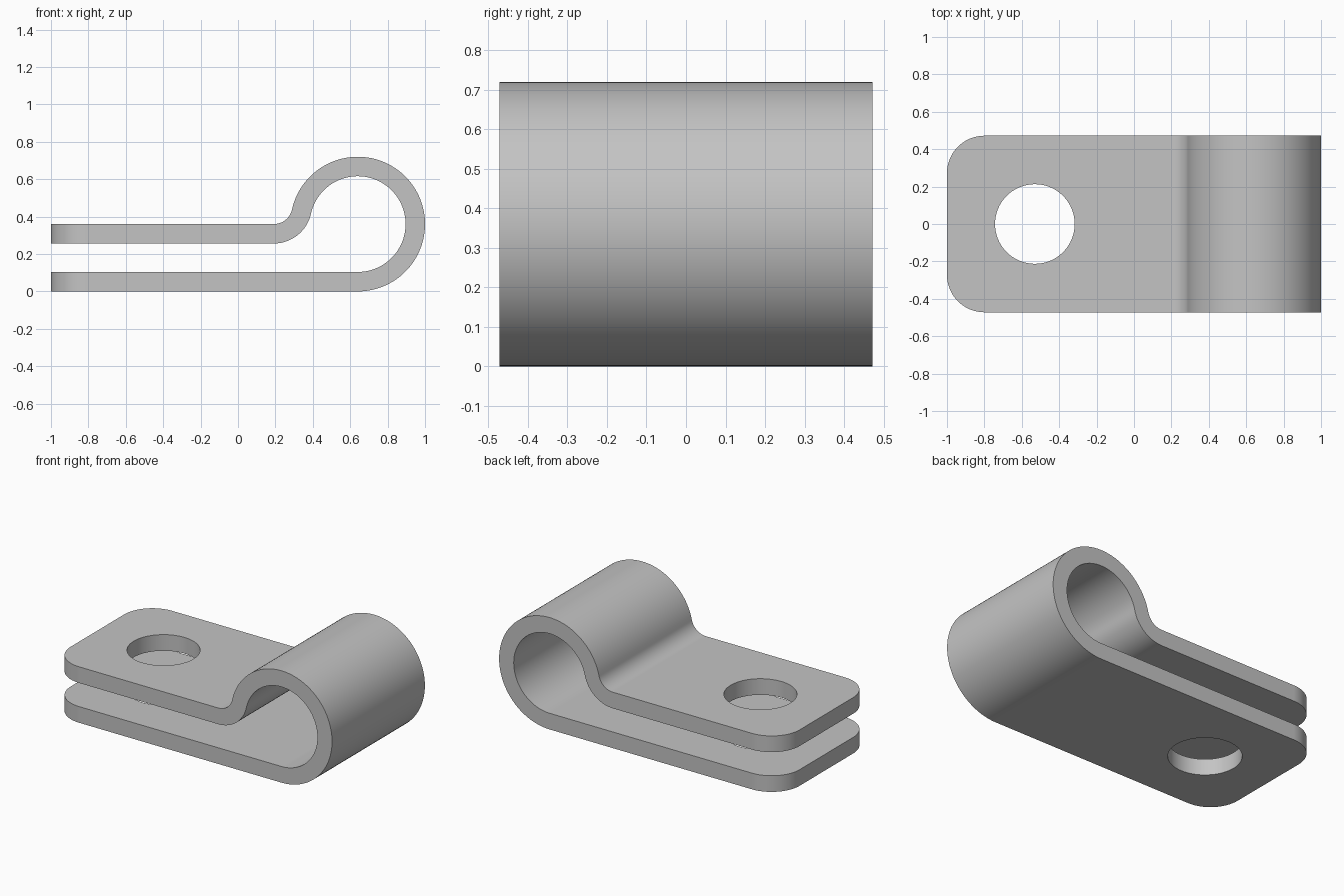
import bpy, bmesh, math
from mathutils import Vector

default = bpy.data.objects.get("Cube")
if default:
    bpy.data.objects.remove(default, do_unlink=True)

THICK = 0.104          # strip thickness
LOOP_R = 0.36          # outer radius of the loop
LOOP_X, LOOP_Z = 0.64, 0.36
BEND_R = 0.10          # radius of the neck bend
HALF_W = 0.472
CORNER_R = 0.20

steel = bpy.data.materials.new("grey_steel")
steel.use_nodes = True
grey = (0.55, 0.55, 0.55, 1)
steel.diffuse_color = grey
steel.node_tree.nodes["Principled BSDF"].inputs["Base Color"].default_value = grey


def arc(cx, cy, r, start, end, steps):
    """Points on an arc, angles in degrees."""
    angles = [math.radians(start + (end - start) * i / steps) for i in range(steps + 1)]
    return [(cx + r * math.cos(a), cy + r * math.sin(a)) for a in angles]


def prism(name, outline, place, along):
    """Extrude a flat outline, placed in space by a function, along a vector."""
    bm = bmesh.new()
    face = bm.faces.new([bm.verts.new(place(u, v)) for u, v in outline])
    grown = bmesh.ops.extrude_face_region(bm, geom=[face])["geom"]
    bmesh.ops.translate(bm, vec=Vector(along),
                        verts=[g for g in grown if isinstance(g, bmesh.types.BMVert)])
    bmesh.ops.recalc_face_normals(bm, faces=bm.faces)
    mesh = bpy.data.meshes.new(name)
    bm.to_mesh(mesh)
    bm.free()
    mesh.materials.append(steel)
    obj = bpy.data.objects.new(name, mesh)
    bpy.context.collection.objects.link(obj)
    return obj


# Bent strip profile: lower plate, loop, neck bend, upper plate
bend_x = LOOP_X - math.sqrt((LOOP_R + BEND_R) ** 2 - BEND_R ** 2)
bend_z = LOOP_Z + BEND_R
tilt = math.degrees(math.asin(BEND_R / (LOOP_R + BEND_R)))


def strip_side(inset):
    pts = [(-1, inset)]
    pts += arc(LOOP_X, LOOP_Z, LOOP_R - inset, -90, 180 - tilt, 72)
    pts += arc(bend_x, bend_z, BEND_R + inset, -tilt, -90, 16)[1:]
    return pts + [(-1, LOOP_Z - inset)]


profile = strip_side(0) + strip_side(THICK)[::-1]
clamp = prism("cable_clamp", profile, lambda u, v: (u, -0.6, v), (0, 1.2, 0))

# Plan outline with rounded free corners, and the bolt hole
edge = HALF_W - CORNER_R
plan = [(1.2, -HALF_W), (1.2, HALF_W)]
plan += arc(CORNER_R - 1, edge, CORNER_R, 90, 180, 16)
plan += arc(CORNER_R - 1, -edge, CORNER_R, 180, 270, 16)
hole = arc(-0.53, 0, 0.213, 0, 360, 64)[:-1]


def flat(u, v):
    return (u, v, -0.2)


bpy.context.view_layer.objects.active = clamp
clamp.select_set(True)
for name, outline, mode in (("plan_cutter", plan, "INTERSECT"),
                            ("bolt_hole_cutter", hole, "DIFFERENCE")):
    cutter = prism(name, outline, flat, (0, 0, 1.2))
    cutter.hide_render = True
    cut = clamp.modifiers.new(name, "BOOLEAN")
    cut.operation, cut.solver, cut.object = mode, "EXACT", cutter
    bpy.ops.object.modifier_apply(modifier=cut.name)
    bpy.data.objects.remove(cutter, do_unlink=True)

# Smooth bends with crisp edges and flat plates
bpy.ops.object.shade_smooth_by_angle(angle=math.radians(30))
weighted = clamp.modifiers.new("flat_plates", "WEIGHTED_NORMAL")
weighted.keep_sharp = True
